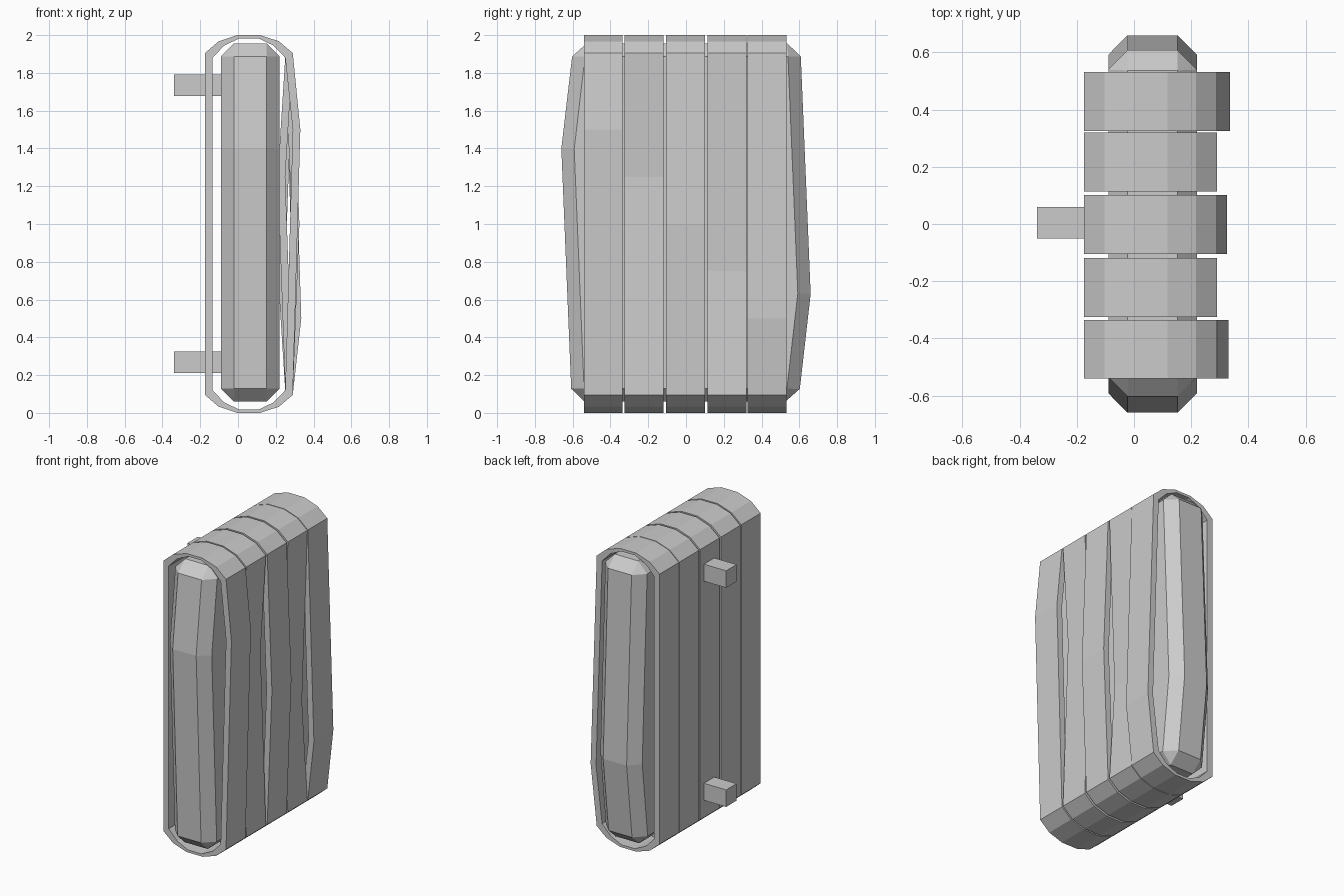
import bpy, bmesh

if "Cube" in bpy.data.objects:
    bpy.data.objects.remove(bpy.data.objects["Cube"])


def prism(name, outline, axis, lo, hi, hole=None):
    """Extrude a closed 2D outline along x or y; an inner outline makes it a ring."""
    def place(p, d):
        return (d, p[0], p[1]) if axis == 'x' else (p[0], d, p[1])
    bm = bmesh.new()
    n = len(outline)
    loops = [outline] + ([hole] if hole else [])
    rows = [[[bm.verts.new(place(p, d)) for p in loop] for d in (lo, hi)] for loop in loops]
    for a, b in rows:
        for i in range(n):
            j = (i + 1) % n
            bm.faces.new((a[i], a[j], b[j], b[i]))
    for side in (0, 1):
        if hole:
            o, h = rows[0][side], rows[1][side]
            for i in range(n):
                j = (i + 1) % n
                bm.faces.new((o[i], o[j], h[j], h[i]))
        else:
            bm.faces.new(rows[0][side])
    bmesh.ops.recalc_face_normals(bm, faces=bm.faces)
    mesh = bpy.data.meshes.new(name)
    bm.to_mesh(mesh)
    bm.free()
    obj = bpy.data.objects.new(name, mesh)
    bpy.context.collection.objects.link(obj)
    return obj


CX = 0.0575  # centre of the bands in x


def loop(quarter, peak_z, bulge):
    """Mirror a quarter profile into a closed loop, with a bent right side."""
    right_top = [(CX + x, 1 + z) for x, z in quarter]
    left_top = [(CX - x, 1 + z) for x, z in reversed(quarter)]
    left_low = [(CX - x, 1 - z) for x, z in quarter]
    right_low = [(CX + x, 1 - z) for x, z in reversed(quarter)]
    peak = [(CX + quarter[0][0] + bulge, peak_z)]
    return right_top + left_top + left_low + right_low + peak


# Wrapped bands, alternately bent outward and inward on the right side
outer = [(0.2325, 0.905), (0.16, 0.967), (0.06, 1.0)]
inner = [(0.1925, 0.88), (0.13, 0.945), (0.05, 0.983)]
bands = [(-0.438, 1.5, 0.04), (-0.222, 1.25, -0.04), (-0.002, 1.0, 0.035),
         (0.217, 0.75, -0.04), (0.428, 0.5, 0.045)]
for k, (y, z, bulge) in enumerate(bands):
    prism(f"band_{k + 1}", loop(outer, z, bulge), 'y', y - 0.103, y + 0.103,
          loop(inner, z, bulge))

# Chamfered core slab with slightly peaked ends
core = prism("core_slab", [(-0.605, 0.06), (0.595, 0.06), (0.66, 0.63),
                           (0.605, 1.955), (-0.595, 1.955), (-0.66, 1.4)],
             'x', -0.09, 0.22)
bev = core.modifiers.new("chamfer", 'BEVEL')
bev.width = 0.068
bev.segments = 1
bev.limit_method = 'ANGLE'

# Mounting pegs on the left side
for name, z in (("lower_peg", 0.267), ("upper_peg", 1.735)):
    prism(name, [(-0.05, z - 0.057), (0.06, z - 0.057), (0.06, z + 0.057), (-0.05, z + 0.057)],
          'x', -0.34, -0.085)
